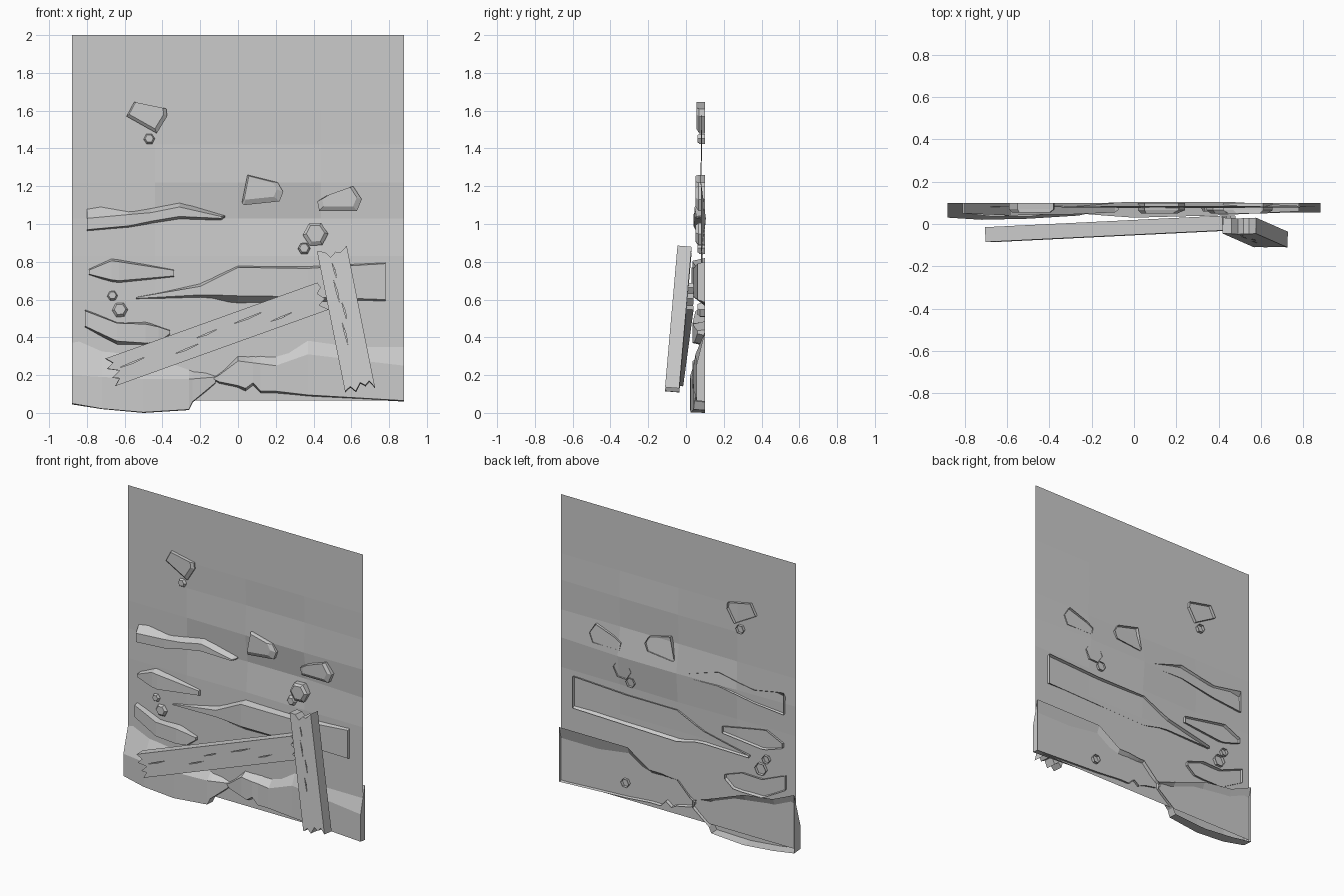
import bpy, bmesh, math
from mathutils import Vector, Matrix

if "Cube" in bpy.data.objects:
    bpy.data.objects.remove(bpy.data.objects["Cube"])

BACK = 0.1  # ledges and stones end just behind the wall, with open backs


def finish(name, bm):
    bmesh.ops.recalc_face_normals(bm, faces=bm.faces)
    me = bpy.data.meshes.new(name)
    bm.to_mesh(me)
    bm.free()
    ob = bpy.data.objects.new(name, me)
    bpy.context.collection.objects.link(ob)
    return ob


def ledge(name, stations):
    """Loft of (x, top at wall, front top, front bottom, bottom at wall, front y)."""
    bm = bmesh.new()
    rings = [[bm.verts.new(p) for p in ((x, BACK, a), (x, y, b), (x, y, c), (x, BACK, d))]
             for x, a, b, c, d, y in stations]
    for r, s in zip(rings, rings[1:]):
        for i in range(3):
            bm.faces.new((r[i], r[i + 1], s[i + 1], s[i]))
    bm.faces.new(rings[0])
    bm.faces.new(rings[-1])
    return finish(name, bm)


def stone(name, outline, scale, shift, front):
    """Chamfered stone: outline at the wall, shrunken flat front, open back."""
    bm = bmesh.new()
    cx = sum(p[0] for p in outline) / len(outline)
    cz = sum(p[1] for p in outline) / len(outline)
    back = [bm.verts.new((x, BACK, z)) for x, z in outline]
    mid = [bm.verts.new((x, front + 0.015, z)) for x, z in outline]
    cap = [bm.verts.new((cx + shift[0] + (x - cx) * scale, front, cz + shift[1] + (z - cz) * scale))
           for x, z in outline]
    n = len(outline)
    for a, b in ((back, mid), (mid, cap)):
        for i in range(n):
            j = (i + 1) % n
            bm.faces.new((a[i], a[j], b[j], b[i]))
    bm.faces.new(cap)
    return finish(name, bm)


def prism(bm, outline, y0, y1):
    f = [bm.verts.new((x, y0, z)) for x, z in outline]
    b = [bm.verts.new((x, y1, z)) for x, z in outline]
    bm.faces.new(f)
    bm.faces.new(b[::-1])
    for i in range(len(f)):
        j = (i + 1) % len(f)
        bm.faces.new((f[i], b[i], b[j], f[j]))


def plank(name, start, end, width, thick, end_a, end_b, cracks):
    """Board between two front-face centre points, with jagged ends and carved cracks."""
    start, end = Vector(start), Vector(end)
    u = (end - start).normalized()
    n = Vector((0, 1, 0))
    n = (n - u * n.dot(u)).normalized()
    w = u.cross(n)
    length = (end - start).length
    h = width / 2
    outline = [(dx, t * h) for dx, t in end_a] + [(length + dx, t * h) for dx, t in end_b]
    bm = bmesh.new()
    prism(bm, outline, 0, thick)
    ob = finish(name, bm)
    bm = bmesh.new()
    for x, z, l in cracks:
        prism(bm, [(x - l, z - .003), (x, z - .005), (x + l, z + .004), (x, z + .002)], -0.02, 0.012)
    cut = finish(name + "_crack_cutter", bm)
    cut.hide_render = True
    mod = ob.modifiers.new("cracks", 'BOOLEAN')
    mod.object = cut
    mod.operation = 'DIFFERENCE'
    mod.solver = 'EXACT'
    dg = bpy.context.evaluated_depsgraph_get()
    me = bpy.data.meshes.new_from_object(ob.evaluated_get(dg))
    ob.modifiers.clear()
    if len(me.polygons) > 4:
        ob.data = me
    bpy.data.objects.remove(cut)
    m = Matrix((u, n, w)).transposed().to_4x4()
    m.translation = start
    ob.data.transform(m)


# Wall sheet with a gentle dent in the middle rows
bm = bmesh.new()
xs = [-0.88, -0.44, 0, 0.44, 0.88]
zs = [0.065, 0.25, 0.44, 0.63, 0.83, 1.03, 1.22, 1.42, 1.6, 1.8, 2.0]
dent = {(2, 5): .025, (3, 5): .025, (1, 5): .008, (2, 6): -.004, (3, 6): -.004,
        (2, 7): .006, (3, 7): .006, (2, 4): .008}
grid = [[bm.verts.new((x, 0.08 + dent.get((i, k), 0), z)) for i, x in enumerate(xs)]
        for k, z in enumerate(zs)]
for r, s in zip(grid, grid[1:]):
    for i in range(4):
        bm.faces.new((r[i], r[i + 1], s[i + 1], s[i]))
finish("wall", bm)

# Rock ledges
ledge("upper_ledge", [
    (-.80, 1.11, 1.03, .97, .96, .05), (-.58, 1.07, 1.05, .99, .98, .04),
    (-.46, 1.09, 1.06, 1.015, 1.0, .045), (-.31, 1.12, 1.09, 1.04, 1.025, .045),
    (-.09, 1.05, 1.04, 1.03, 1.02, .055), (-.07, 1.045, 1.042, 1.038, 1.035, .07)])
ledge("left_ledge", [
    (-.79, .765, .755, .735, .73, .05), (-.67, .82, .805, .705, .69, .035),
    (-.63, .815, .80, .70, .685, .035), (-.34, .76, .755, .725, .715, .065)])
ledge("middle_ledge", [
    (-.54, .615, .612, .606, .60, .07), (-.20, .69, .67, .625, .605, .045),
    (-.14, .715, .70, .625, .60, .04), (0, .78, .77, .62, .567, .03),
    (.37, .78, .765, .615, .575, .04), (.78, .80, .79, .60, .585, .06)])
ledge("lower_left_ledge", [
    (-.81, .55, .54, .46, .45, .05), (-.64, .48, .475, .38, .355, .035),
    (-.49, .485, .47, .37, .355, .035), (-.42, .46, .455, .375, .36, .045),
    (-.36, .44, .435, .42, .41, .06)])
ledge("base_left", [
    (-.88, .44, .20, .05, .045, .03), (-.72, .37, .19, .022, .02, .02),
    (-.50, .34, .18, .003, 0, .025), (-.26, .25, .18, .018, .015, .04),
    (-.24, .24, .18, .06, .055, .045), (-.12, .20, .19, .16, .15, .065)])
ledge("base_right", [
    (-.13, .19, .185, .18, .165, .065), (-.10, .21, .20, .165, .15, .05),
    (0, .31, .275, .145, .13, .035), (.04, .31, .27, .13, .11, .035),
    (.08, .315, .265, .16, .14, .035), (.12, .32, .26, .115, .10, .04),
    (.20, .32, .25, .115, .10, .04), (.37, .43, .31, .095, .085, .05),
    (.88, .43, .25, .065, .06, .055)])

# Large embedded stones
stone("stone_top_left", [(-.59, 1.57), (-.55, 1.645), (-.38, 1.61), (-.375, 1.57), (-.43, 1.48)],
      .85, (-.005, .01), .055)
stone("stone_centre", [(.02, 1.11), (.05, 1.26), (.21, 1.22), (.24, 1.17), (.22, 1.12), (.03, 1.10)],
      .78, (-.01, .015), .05)
stone("stone_right", [(.42, 1.12), (.47, 1.15), (.61, 1.20), (.655, 1.13), (.63, 1.07), (.43, 1.07)],
      .78, (0, .012), .05)

# Hexagonal pebbles
for k, (x, z, r) in enumerate([(.41, .945, .067), (.35, .87, .033), (-.47, 1.45, .03),
                               (-.665, .62, .028), (-.625, .545, .042), (.39, .18, .03)]):
    hexa = [(x + r * math.cos(a), z + r * math.sin(a)) for a in (i * math.pi / 3 + .05 for i in range(6))]
    stone("pebble_%d" % (k + 1), hexa, .72, (0, r * .08), .05 if r > .06 else .06)

# Leaning boards
plank("slanted_plank", (-.675, -.085, .215), (.455, -.03, .62), .155, .07,
      [(0, 1), (.03, .55), (-.01, .3), (.05, -.1), (.0, -.4), (.035, -.6), (.0, -1)],
      [(0, -1), (-.04, -.5), (.0, -.2), (-.03, .3), (.0, .6), (-.01, 1)],
      [(.13, .01, .08), (.42, -.02, .07), (.55, .02, .06), (.78, .025, .09), (.95, -.03, .06)])
plank("upright_plank", (.645, -.11, .13), (.497, -.045, .87), .16, .075,
      [(0, 1), (.02, .6), (-.01, .3), (.03, -.1), (.01, -.4), (.03, -.7), (-.01, -1)],
      [(0, -1), (-.03, -.5), (-.02, -.2), (-.045, .2), (-.01, .5), (.0, 1)],
      [(.30, .02, .06), (.42, .0, .05), (.53, .02, .06), (.64, .01, .04)])
